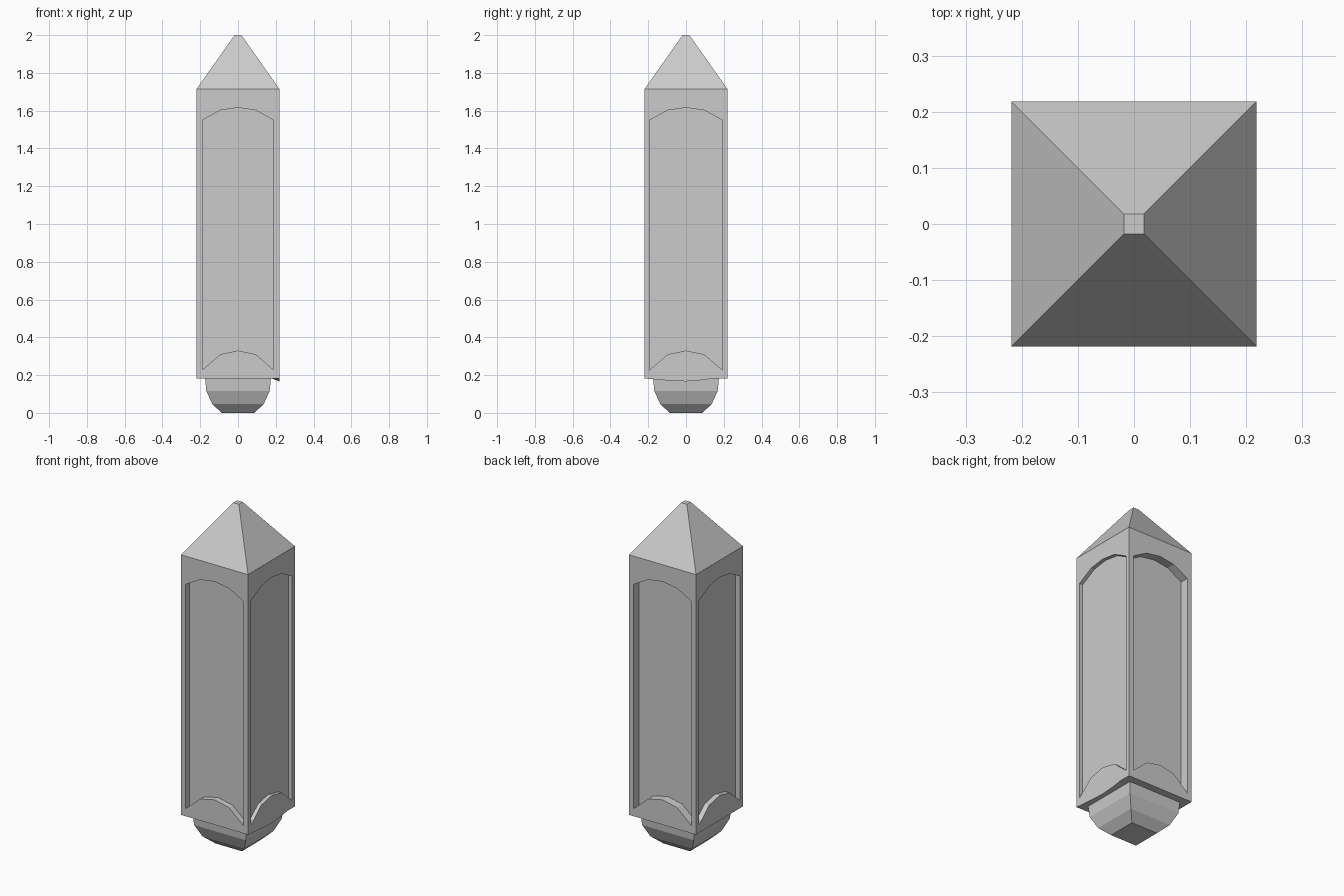
import bpy, bmesh, math
from mathutils import Matrix

if "Cube" in bpy.data.objects:
    bpy.data.objects.remove(bpy.data.objects["Cube"])


def finish(bm, name):
    bmesh.ops.recalc_face_normals(bm, faces=bm.faces)
    mesh = bpy.data.meshes.new(name)
    bm.to_mesh(mesh)
    bm.free()
    obj = bpy.data.objects.new(name, mesh)
    bpy.context.collection.objects.link(obj)
    return obj


def square_loft(name, rings):
    """Stack square rings given as (half width, height)."""
    bm = bmesh.new()
    loops = [[bm.verts.new((sx * h, sy * h, z))
              for sx, sy in ((-1, -1), (1, -1), (1, 1), (-1, 1))]
             for h, z in rings]
    bm.faces.new(loops[0])
    bm.faces.new(loops[-1])
    for a, b in zip(loops, loops[1:]):
        for i in range(4):
            j = (i + 1) % 4
            bm.faces.new((a[i], a[j], b[j], b[i]))
    return finish(bm, name)


def prism(name, outline, y0, y1, angle):
    """Extrude an x-z outline along y, then turn it about z."""
    bm = bmesh.new()
    face = bm.faces.new([bm.verts.new((x, y0, z)) for x, z in outline])
    ext = bmesh.ops.extrude_face_region(bm, geom=[face])
    for v in ext["geom"]:
        if isinstance(v, bmesh.types.BMVert):
            v.co.y = y1
    bmesh.ops.transform(bm, matrix=Matrix.Rotation(angle, 4, "Z"), verts=bm.verts)
    return finish(bm, name)


HALF = 0.2185

# Pillar: stepped foot, shaft and pointed cap
pillar = square_loft("pillar", [
    (0.087, 0.0), (0.136, 0.047), (0.168, 0.117), (0.174, 0.183),
    (HALF, 0.183), (HALF, 1.716), (0.018, 2.0)])

# Arched recesses on the front, right, back and left: half width and depth
for i, (w, depth) in enumerate(((0.188, 0.035), (0.192, 0.022), (0.188, 0.05), (0.192, 0.03))):
    arch = [(-w, 0.228), (-w / 2, 0.31), (0, 0.33), (w / 2, 0.31), (w, 0.228),
            (w, 1.55), (w / 2, 1.602), (0, 1.616), (-w / 2, 1.602), (-w, 1.55)]
    cutter = prism("panel_cutter", arch, -0.3, -HALF + depth, i * math.pi / 2)
    cutter.hide_render = True
    mod = pillar.modifiers.new("recess", "BOOLEAN")
    mod.operation = "DIFFERENCE"
    mod.solver = "EXACT"
    mod.object = cutter
    bpy.context.view_layer.objects.active = pillar
    bpy.ops.object.modifier_apply(modifier=mod.name)
    bpy.data.objects.remove(cutter)

# Slightly sagging lip under the right side
bm = bmesh.new()
for y, z in ((-HALF, 0.182), (-0.09, 0.171), (0, 0.167), (0.09, 0.174), (0.14, 0.182)):
    bm.verts.new((HALF, y, z))
for y in (-HALF, 0.14):
    bm.verts.new((HALF, y, 0.184))
    bm.verts.new((0.175, y, 0.184))
bmesh.ops.convex_hull(bm, input=bm.verts)
finish(bm, "bottom_lip")
